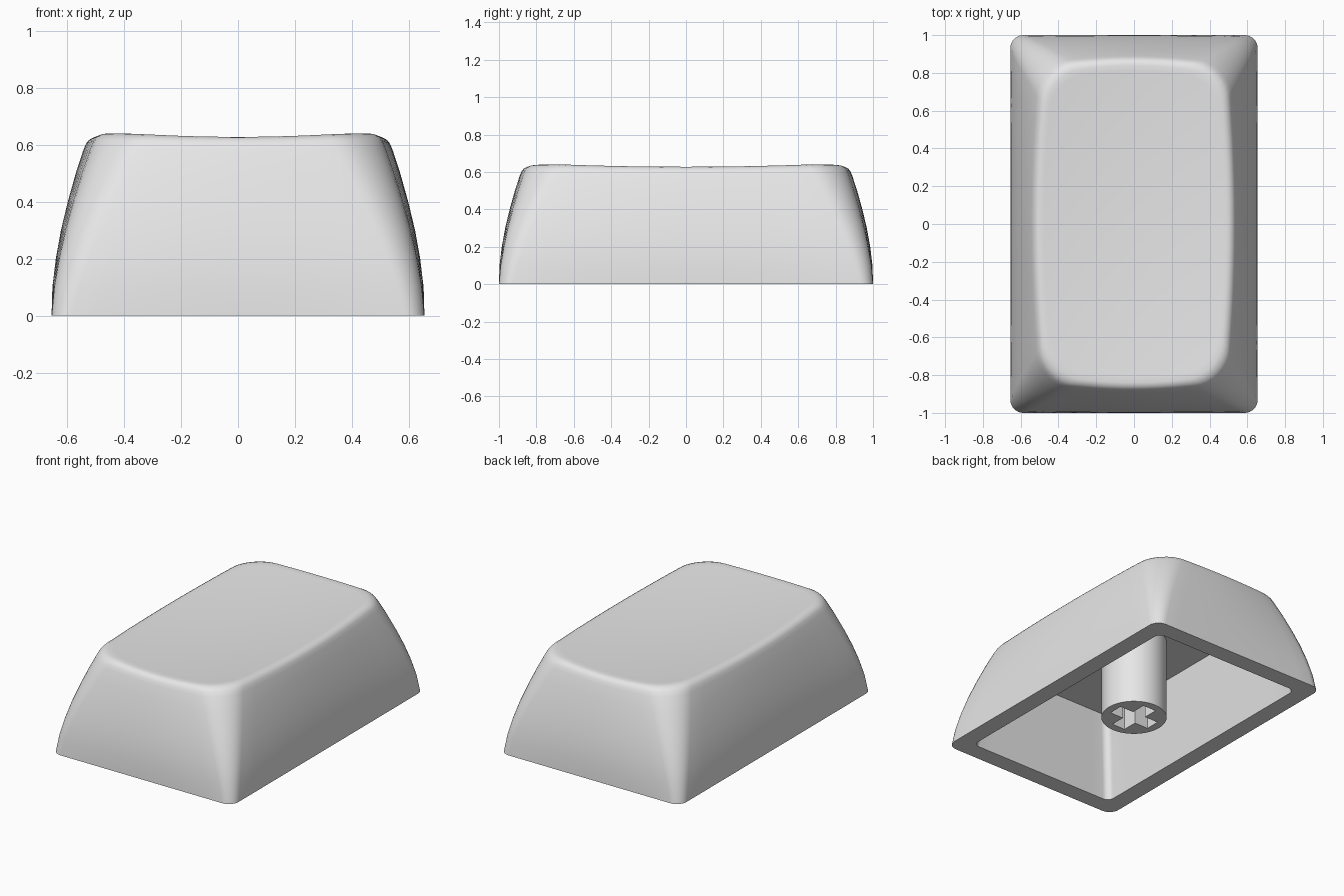
import bpy, bmesh
from math import cos, sin, pi

if "Cube" in bpy.data.objects:
    bpy.data.objects.remove(bpy.data.objects["Cube"])

HALF_X, HALF_Y, HEIGHT = 0.655, 1.0, 0.628

plastic = bpy.data.materials.new("light grey plastic")
plastic.use_nodes = True
colour = (0.8, 0.8, 0.8, 1)
plastic.diffuse_color = colour
plastic.node_tree.nodes["Principled BSDF"].inputs["Base Color"].default_value = colour


def outline(a, b, r, bulge=0.0, arc=9, edge=12):
    """Rounded rectangle whose sides may bow outwards."""
    arcs = []
    for q, (sx, sy) in enumerate([(1, 1), (-1, 1), (-1, -1), (1, -1)]):
        angles = [q * pi / 2 + i * pi / 2 / (arc - 1) for i in range(arc)]
        arcs.append([(sx * (a - r) + r * cos(t), sy * (b - r) + r * sin(t)) for t in angles])
    pts = []
    for q in range(4):
        pts += arcs[q]
        (x0, y0), (x1, y1) = arcs[q][-1], arcs[(q + 1) % 4][0]
        pts += [(x0 + (x1 - x0) * i / edge, y0 + (y1 - y0) * i / edge) for i in range(1, edge)]
    return [(x * (1 - bulge / a * (y / b) ** 2), y * (1 - bulge / b * (x / a) ** 2)) for x, y in pts]


def dish(x, y):
    """Height of the hollowed top, rising towards the corners."""
    return 0.603 + 0.025 * ((x / 0.495) ** 2 + (y / 0.84) ** 2)


def finish(obj):
    obj.data.materials.append(plastic)
    bpy.ops.object.select_all(action="DESELECT")
    obj.select_set(True)
    bpy.context.view_layer.objects.active = obj
    bpy.ops.object.shade_smooth_by_angle(angle=pi / 6)


def new_object(name, bm):
    bmesh.ops.recalc_face_normals(bm, faces=bm.faces)
    mesh = bpy.data.meshes.new(name)
    bm.to_mesh(mesh)
    bm.free()
    obj = bpy.data.objects.new(name, mesh)
    bpy.context.collection.objects.link(obj)
    return obj


# Shell: curved outer walls as (inset, height) steps, ending in a rounded rim
walls = [(0, 0), (0.003, 0.1), (0.015, 0.2), (0.033, 0.3), (0.057, 0.4), (0.085, 0.5),
         (0.111, 0.58), (0.121, 0.604), (0.131, 0.617), (0.145, 0.625), (0.16, HEIGHT)]


def wall_outline(inset, z):
    k = z / HEIGHT
    return outline(HALF_X - inset, HALF_Y - inset, 0.07 + 0.11 * k, 0.045 * k)


rim = wall_outline(*walls[-1])
layers = []
# Cavity, from its ceiling down to the base
for inset, z, r in [(0.205, 0.53, 0.045), (0.115, 0, 0.045)]:
    layers.append([(x, y, z) for x, y in outline(HALF_X - inset, HALF_Y - inset, r)])
# Outer walls, following the raised corners of the rim
for inset, z in walls:
    layers.append([(x, y, z / HEIGHT * dish(*p)) for (x, y), p in zip(wall_outline(inset, z), rim)])
# Dished top, shrinking towards the centre
for s in (0.96, 0.9, 0.8, 0.65, 0.5, 0.35, 0.2, 0.08):
    layers.append([(x * s, y * s, dish(x * s, y * s)) for x, y in rim])

bm = bmesh.new()
rings = [[bm.verts.new(p) for p in layer] for layer in layers]
for low, high in zip(rings, rings[1:]):
    for i in range(len(low)):
        j = (i + 1) % len(low)
        bm.faces.new((low[i], low[j], high[j], high[i]))
bm.faces.new(rings[0])
bm.faces.new(rings[-1])
finish(new_object("cap_shell", bm))

# Stem under the ceiling
bm = bmesh.new()
bmesh.ops.create_cone(bm, cap_ends=True, segments=64, radius1=0.2, radius2=0.2, depth=0.56)
bmesh.ops.translate(bm, verts=bm.verts, vec=(0, 0, 0.28))
stem = new_object("stem", bm)

# Cross-shaped socket cut into the stem
bm = bmesh.new()
L, W = 0.148, 0.048
cross = []
for q in range(4):
    c, s = round(cos(q * pi / 2)), round(sin(q * pi / 2))
    cross += [(x * c - y * s, x * s + y * c) for x, y in [(L, -W), (L, W), (W, W)]]
base = bm.faces.new([bm.verts.new((x, y, -0.1)) for x, y in cross])
top = bmesh.ops.extrude_face_region(bm, geom=[base])["geom"]
bmesh.ops.translate(bm, verts=[v for v in top if isinstance(v, bmesh.types.BMVert)], vec=(0, 0, 0.4))
cutter = new_object("socket_cutter", bm)
cutter.hide_render = True

cut = stem.modifiers.new("socket", "BOOLEAN")
cut.operation = "DIFFERENCE"
cut.solver = "EXACT"
cut.object = cutter
bpy.context.view_layer.objects.active = stem
bpy.ops.object.modifier_apply(modifier=cut.name)
bpy.data.objects.remove(cutter)
finish(stem)
